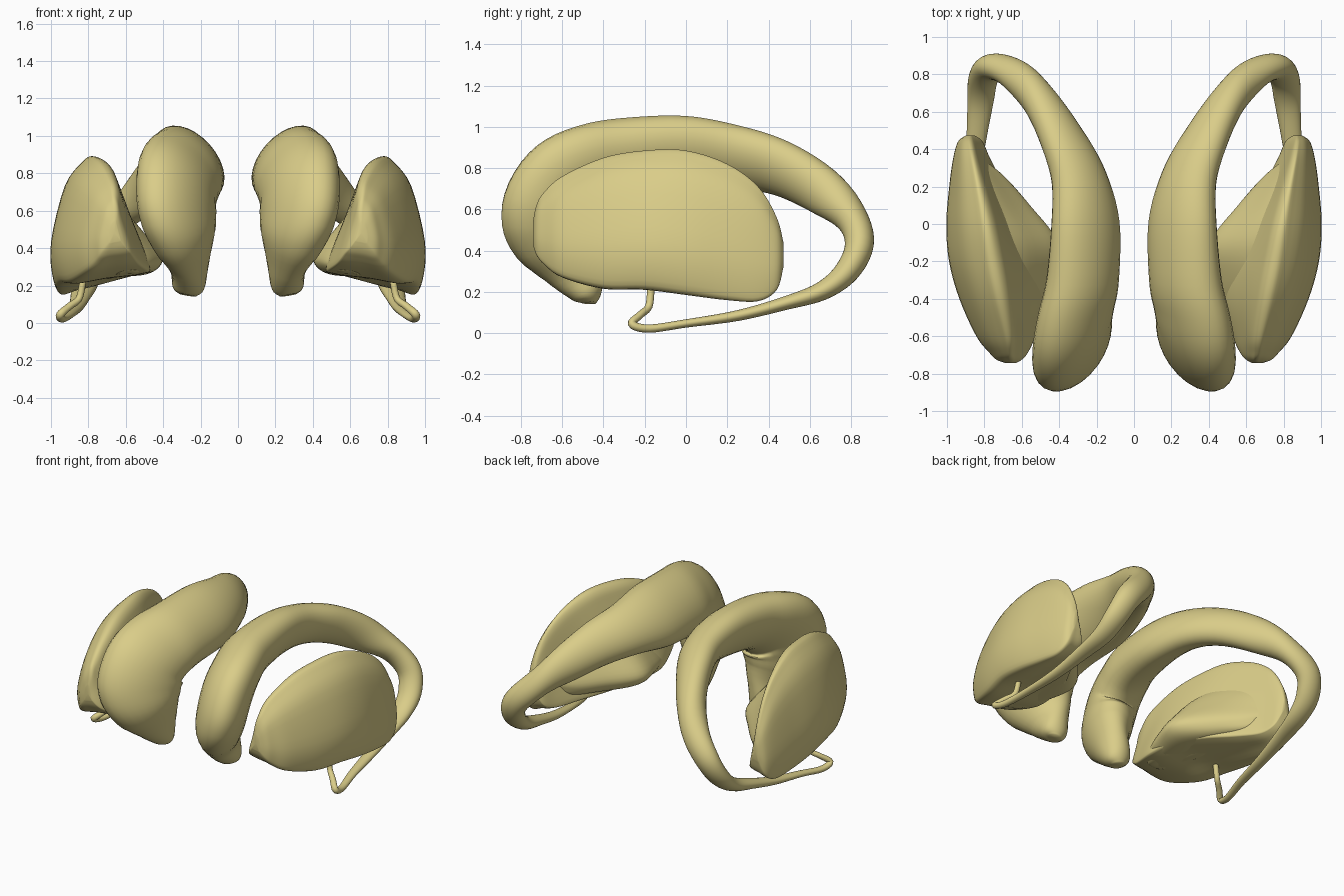
import bpy, bmesh, math
from mathutils import Vector

cube = bpy.data.objects.get("Cube")
if cube:
    bpy.data.objects.remove(cube)

mat = bpy.data.materials.new("warm_tan")
mat.use_nodes = True
TAN = (0.70, 0.61, 0.25, 1)
mat.diffuse_color = TAN
bsdf = mat.node_tree.nodes["Principled BSDF"]
bsdf.inputs["Base Color"].default_value = TAN
bsdf.inputs["Roughness"].default_value = 0.6


def spline(rows, steps, closed=False):
    """Smooth curve through rows of numbers (Catmull-Rom)."""
    n = len(rows)
    pick = (lambda i: rows[i % n]) if closed else (lambda i: rows[max(0, min(n - 1, i))])
    out = []
    for i in range(n if closed else n - 1):
        for s in range(steps):
            t = s / steps
            out.append([0.5 * (2 * b + (c - a) * t + (2 * a - 5 * b + 4 * c - d) * t * t
                               + (3 * b - a - 3 * c + d) * t ** 3)
                        for a, b, c, d in zip(pick(i - 1), pick(i), pick(i + 1), pick(i + 2))])
    if not closed:
        out.append(list(rows[-1]))
    return out


def loft(name, rings):
    """Skin a list of rings, cap both ends, and make the left and right copies."""
    for side, sx in (("left", 1), ("right", -1)):
        bm = bmesh.new()
        loops = [[bm.verts.new((sx * p[0], p[1], p[2])) for p in ring] for ring in rings]
        for a, b in zip(loops, loops[1:]):
            for i in range(len(a)):
                j = (i + 1) % len(a)
                bm.faces.new((a[i], a[j], b[j], b[i]))
        for ring in (loops[0], loops[-1]):
            mid = bm.verts.new(sum((v.co for v in ring), Vector()) / len(ring))
            for i in range(len(ring)):
                bm.faces.new((ring[i], ring[(i + 1) % len(ring)], mid))
        bmesh.ops.recalc_face_normals(bm, faces=bm.faces)
        for f in bm.faces:
            f.smooth = True
        me = bpy.data.meshes.new(f"{side}_{name}")
        bm.to_mesh(me)
        bm.free()
        me.materials.append(mat)
        bpy.context.collection.objects.link(bpy.data.objects.new(me.name, me))


def mix(a, b, t):
    return a + (b - a) * t


# Curved arch with a thick head and thin tail: x, y, z, radial radius, side radius, roll
ARCH = [
    (.27, -.475, .148, .04, .045, 0),
    (.265, -.48, .19, .08, .085, 0),
    (.26, -.54, .32, .16, .105, 15),
    (.295, -.62, .46, .25, .155, 25),
    (.325, -.635, .59, .29, .165, 33),
    (.33, -.58, .715, .275, .165, 37),
    (.31, -.47, .79, .255, .16, 40),
    (.275, -.30, .84, .235, .155, 42),
    (.26, 0, .862, .225, .14, 42),
    (.295, .25, .85, .18, .12, 42),
    (.385, .46, .80, .15, .105, 40),
    (.505, .66, .69, .12, .095, 28),
    (.64, .80, .56, .08, .09, 0),
    (.755, .84, .43, .07, .085, 0),
    (.805, .78, .30, .06, .08, 0),
    (.82, .66, .205, .046, .07, 0),
    (.84, .48, .145, .033, .055, 0),
    (.865, .25, .085, .026, .04, 0),
    (.90, 0, .047, .02, .03, 0),
    (.94, -.18, .022, .02, .024, 0),
    (.95, -.262, .045, .02, .022, 0),
    (.90, -.22, .09, .018, .02, 0),
    (.85, -.18, .13, .018, .018, 0),
    (.83, -.17, .22, .018, .018, 0),
]
path = spline(ARCH, 5)
centres = [Vector(p[:3]) for p in path]
rings = []
for i, (c, p) in enumerate(zip(centres, path)):
    reach = 2 + int(p[3] * 32)  # thick sections turn more gradually
    tan = (centres[min(i + reach, len(path) - 1)] - centres[max(i - reach, 0)]).normalized()
    lat = Vector((1, 0, 0))
    lat = (lat - tan * lat.dot(tan)).normalized()
    nor = lat.cross(tan)
    r = math.radians(p[5])
    u = nor * math.cos(r) + lat * math.sin(r)
    v = lat * math.cos(r) - nor * math.sin(r)
    rings.append([c + u * p[3] * math.cos(k * math.tau / 28) + v * p[4] * math.sin(k * math.tau / 28)
                  for k in range(28)])
loft("curved_arch", rings)

# Outer lobe, rounded ridge above a wide base: y, top, bottom, ridge x, outer x, inner x
OUTER = [
    (-.742, .54, .43, .66, .69, .63),
    (-.725, .62, .38, .66, .735, .60),
    (-.69, .68, .335, .665, .77, .57),
    (-.60, .76, .27, .675, .84, .53),
    (-.40, .85, .215, .715, .93, .475),
    (-.20, .885, .21, .755, .985, .49),
    (0, .885, .185, .79, 1.0, .57),
    (.20, .82, .16, .83, .985, .69),
    (.35, .71, .155, .86, .965, .77),
    (.44, .56, .21, .875, .94, .81),
    (.472, .44, .32, .875, .90, .85),
]
rings = []
for y, zt, zb, xr, xl, xm in spline(OUTER, 5):
    h, w = zt - zb, xl - xm
    section = [
        (xr, zt), (xr + .1 * w, zb + .965 * h), (mix(xr, xl, .65), zb + .78 * h),
        (xl, zb + .35 * h), (xl - .03 * w, zb + .07 * h), (xl - .15 * w, zb),
        (mix(xl, xm, .5), zb + .04 * h), (xm + .08 * w, zb + .08 * h),
        (xm, zb + .15 * h), (mix(xm, xr, .4), zb + .55 * h),
        (xr - .16 * w, zb + .85 * h), (xr - .09 * w, zb + .96 * h),
    ]
    rings.append([(x, y, z) for x, z in spline(section, 4, True)])
loft("outer_lobe", rings)

# Inner wedge pointing to the middle: y, top, bottom, outer x, tip x
WEDGE = [
    (-.53, .38, .28, .62, .55),
    (-.48, .46, .265, .66, .51),
    (-.30, .60, .255, .70, .445),
    (-.10, .68, .25, .76, .415),
    (.10, .68, .25, .82, .56),
    (.25, .61, .26, .85, .69),
    (.33, .50, .31, .86, .785),
]
rings = []
for y, zt, zb, xo, xt in spline(WEDGE, 5):
    h = zt - zb
    section = [
        (xo, zt), (mix(xo, xt, .35), zt - .12 * h), (mix(xo, xt, .75), zb + .53 * h),
        (xt, zb + .27 * h), (xt + .01, zb + .12 * h), (mix(xo, xt, .75), zb + .02 * h),
        (mix(xo, xt, .35), zb), (xo, zb + .05 * h),
    ]
    rings.append([(x, y, z) for x, z in spline(section, 4, True)])
loft("inner_wedge", rings)
